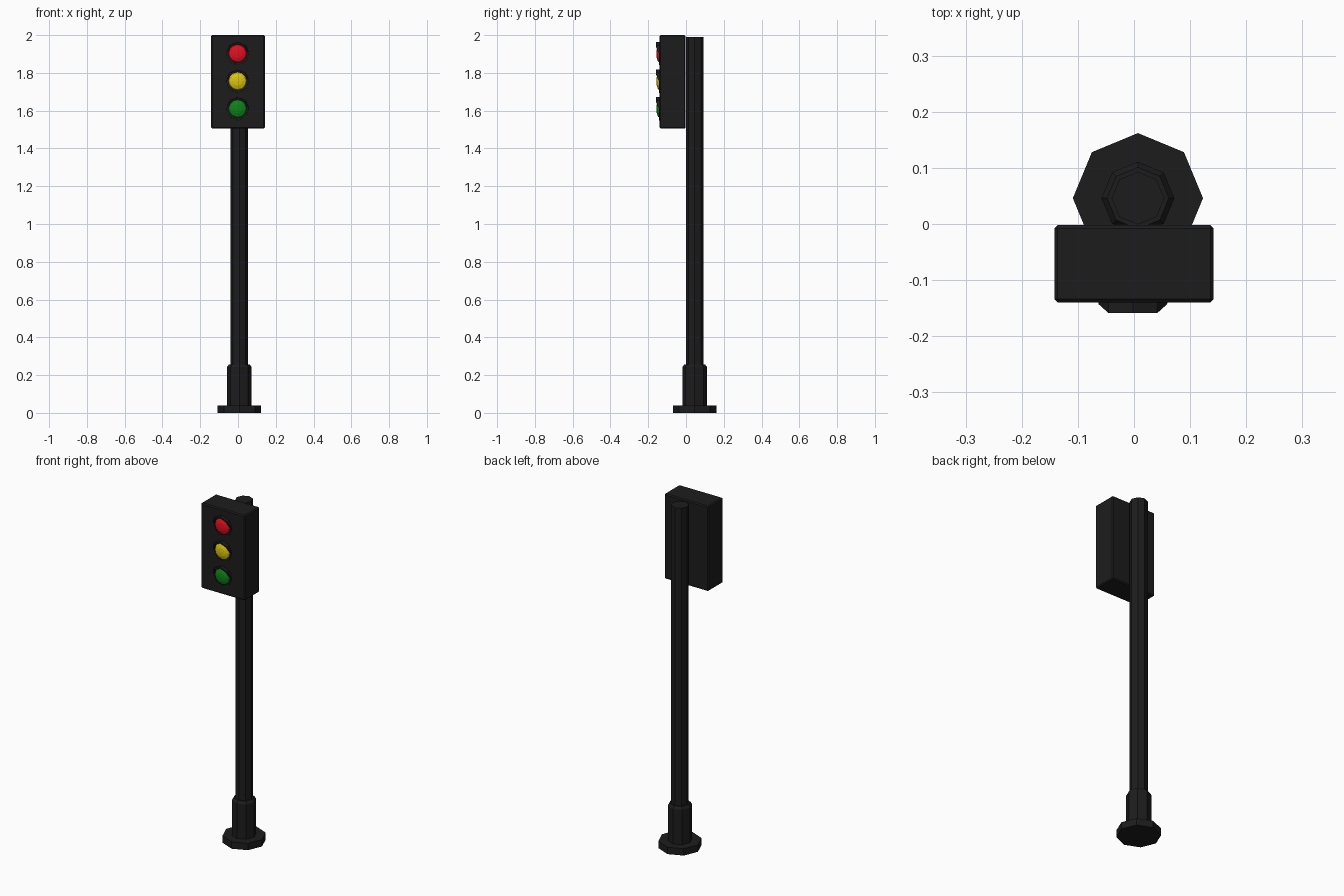
import bpy, bmesh, math

if "Cube" in bpy.data.objects:
    bpy.data.objects.remove(bpy.data.objects["Cube"])


def material(name, rgb):
    m = bpy.data.materials.new(name)
    m.diffuse_color = (*rgb, 1)
    m.use_nodes = True
    m.node_tree.nodes["Principled BSDF"].inputs["Base Color"].default_value = m.diffuse_color
    return m


def mesh_object(name, bm, mat):
    bmesh.ops.recalc_face_normals(bm, faces=bm.faces)
    me = bpy.data.meshes.new(name)
    bm.to_mesh(me)
    bm.free()
    ob = bpy.data.objects.new(name, me)
    bpy.context.collection.objects.link(ob)
    me.materials.append(mat)
    return ob


def lathe(name, profile, mat, centre, sides=8):
    """Closed flat-faced turned solid from (radius, z) pairs."""
    bm = bmesh.new()
    rings = [[bm.verts.new((centre[0] + r * math.cos(math.tau * i / sides),
                            centre[1] + r * math.sin(math.tau * i / sides), z))
              for i in range(sides)] for r, z in profile]
    for a, b in zip(rings, rings[1:]):
        for i in range(sides):
            j = (i + 1) % sides
            bm.faces.new((a[i], a[j], b[j], b[i]))
    bm.faces.new(rings[0][::-1])
    bm.faces.new(rings[-1])
    return mesh_object(name, bm, mat)


black = material("black_metal", (0.012, 0.012, 0.012))
colours = {"red": (0.75, 0.005, 0.015), "yellow": (0.7, 0.55, 0.005),
           "green": (0.005, 0.22, 0.01)}

# Octagonal post: foot plate, sleeve and pole
POST = (0.007, 0.046)
lathe("foot_plate", [(0.116, 0), (0.116, 0.04)], black, POST)
lathe("sleeve", [(0.065, 0.04), (0.065, 0.243), (0.055, 0.257)], black, POST)
lathe("pole", [(0.047, 0.04), (0.047, 1.99)], black, POST)

# Signal housing with softly chamfered edges
bm = bmesh.new()
bmesh.ops.create_cube(bm, size=1)
for v in bm.verts:
    v.co = (v.co.x * 0.284, v.co.y * 0.138 - 0.071, v.co.z * 0.495 + 1.7525)
housing = mesh_object("signal_housing", bm, black)
bevel = housing.modifiers.new("chamfer", 'BEVEL')
bevel.width = 0.006
bevel.segments = 1

FRONT = -0.14


def hood(name, x, z):
    """Octagonal rim, drawn forward over its upper half."""
    bm = bmesh.new()
    rings = []
    for i in range(8):
        a = math.tau * i / 8
        tip = FRONT - (0.019 if i in (1, 2, 3) else 0.003)
        rings.append([bm.verts.new((x + r * math.cos(a), y, z + r * math.sin(a)))
                      for r, y in ((0.062, FRONT + 0.003), (0.061, tip),
                                   (0.052, tip), (0.052, FRONT + 0.003))])
    for i in range(8):
        a, b = rings[i], rings[(i + 1) % 8]
        for k in range(4):
            n = (k + 1) % 4
            bm.faces.new((a[k], a[n], b[n], b[k]))
    mesh_object(name, bm, black)


def lens(name, x, z, mat):
    """Shallow faceted dome."""
    bm = bmesh.new()
    n = 12
    rings = []
    for t in (0, 30, 60):
        r, d = 0.048 * math.cos(math.radians(t)), 0.017 * math.sin(math.radians(t))
        rings.append([bm.verts.new((x + r * math.cos(math.tau * i / n), FRONT - d,
                                    z + r * math.sin(math.tau * i / n)))
                      for i in range(n)])
    tip = bm.verts.new((x, FRONT - 0.017, z))
    for i in range(n):
        j = (i + 1) % n
        for a, b in zip(rings, rings[1:]):
            bm.faces.new((a[i], a[j], b[j], b[i]))
        bm.faces.new((rings[-1][i], rings[-1][j], tip))
    bm.faces.new(rings[0][::-1])
    mesh_object(name, bm, mat)


# Three lights with their hoods
for i, (colour, rgb) in enumerate(colours.items()):
    z = 1.902 - 0.146 * i
    hood(colour + "_hood", -0.002, z)
    lens(colour + "_lens", -0.002, z, material(colour + "_glass", rgb))
